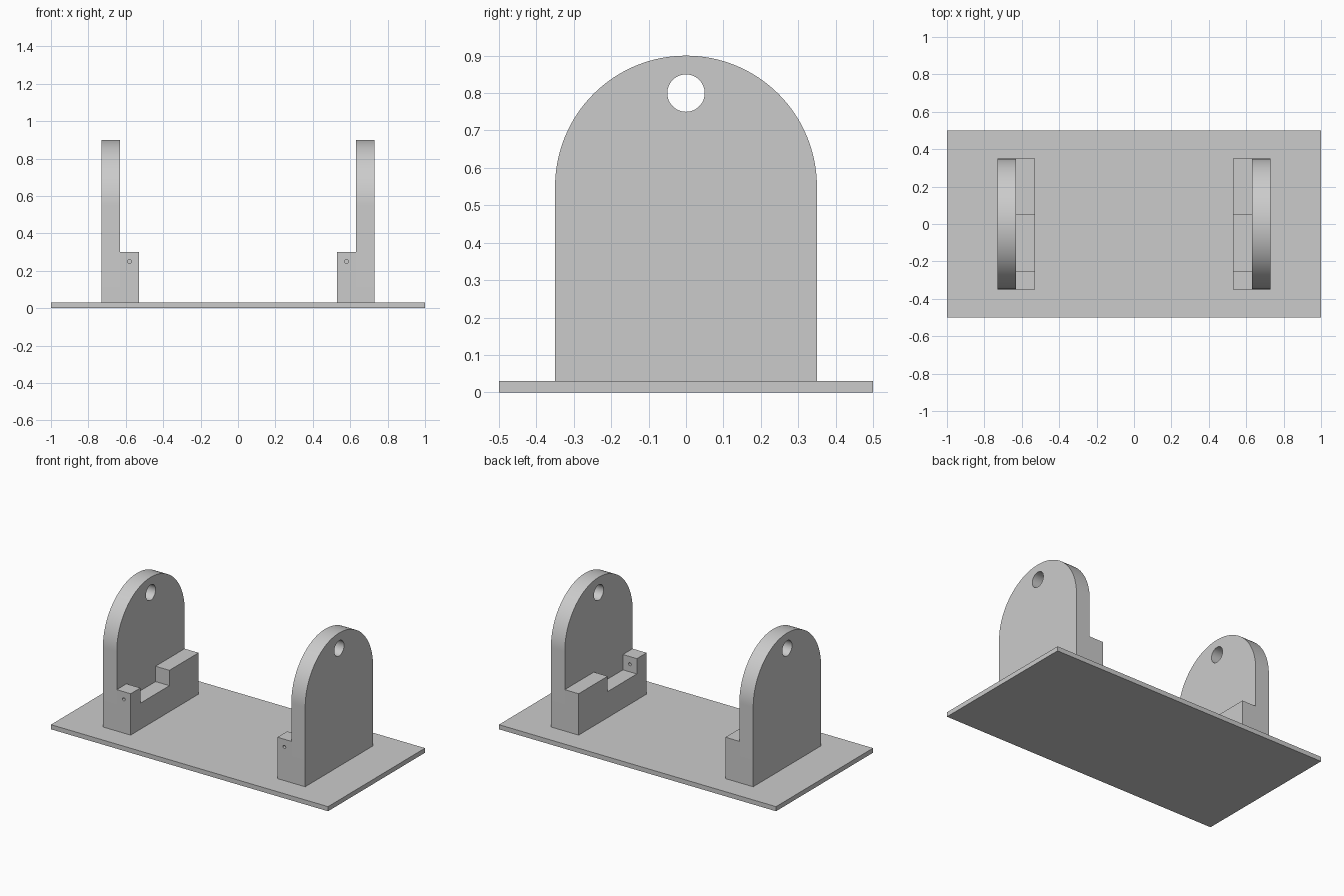
import bpy
import bmesh
from math import cos, sin, pi, radians
from mathutils import Matrix

default = bpy.data.objects.get("Cube")
if default:
    bpy.data.objects.remove(default, do_unlink=True)

grey = bpy.data.materials.new("plain grey")
grey.use_nodes = True
colour = (0.6, 0.6, 0.6, 1)
grey.diffuse_color = colour
grey.node_tree.nodes["Principled BSDF"].inputs["Base Color"].default_value = colour

BASE_TOP = 0.03
HALF_DEPTH = 0.35


def finish(name, bm):
    bmesh.ops.recalc_face_normals(bm, faces=bm.faces)
    mesh = bpy.data.meshes.new(name)
    bm.to_mesh(mesh)
    bm.free()
    mesh.materials.append(grey)
    obj = bpy.data.objects.new(name, mesh)
    bpy.context.collection.objects.link(obj)
    return obj


def slab(name, outline, x0, x1):
    """Extrude a (y, z) outline from x0 to x1."""
    bm = bmesh.new()
    face = bm.faces.new([bm.verts.new((x0, y, z)) for y, z in outline])
    out = bmesh.ops.extrude_face_region(bm, geom=[face])
    moved = [v for v in out["geom"] if isinstance(v, bmesh.types.BMVert)]
    bmesh.ops.translate(bm, verts=moved, vec=(x1 - x0, 0, 0))
    return finish(name, bm)


def drill(obj, centre, radius, length, axis, segments):
    """Cut a round hole along the given axis and remove the cutter."""
    bm = bmesh.new()
    turn = Matrix.Rotation(pi / 2, 4, "Y" if axis == "X" else "X")
    bmesh.ops.create_cone(bm, cap_ends=True, segments=segments, radius1=radius,
                          radius2=radius, depth=length,
                          matrix=Matrix.Translation(centre) @ turn)
    cutter = finish("hole_cutter", bm)
    cutter.hide_render = True
    cut = obj.modifiers.new("hole", "BOOLEAN")
    cut.operation = "DIFFERENCE"
    cut.solver = "EXACT"
    cut.object = cutter
    select(obj)
    bpy.ops.object.modifier_apply(modifier=cut.name)
    bpy.data.objects.remove(cutter, do_unlink=True)


def select(obj):
    bpy.ops.object.select_all(action="DESELECT")
    obj.select_set(True)
    bpy.context.view_layer.objects.active = obj


# Base plate
slab("base_plate", [(-0.5, 0), (0.5, 0), (0.5, BASE_TOP), (-0.5, BASE_TOP)], -1, 1)

# Round-topped upright outline
steps = 64
arch = [(-HALF_DEPTH, BASE_TOP), (HALF_DEPTH, BASE_TOP)]
arch += [(HALF_DEPTH * cos(pi * i / steps), 0.55 + HALF_DEPTH * sin(pi * i / steps))
         for i in range(steps + 1)]

# Notched ledge outline
ledge_top, notch_floor = 0.3, 0.2
notch = [(-HALF_DEPTH, BASE_TOP), (HALF_DEPTH, BASE_TOP), (HALF_DEPTH, ledge_top),
         (0.05, ledge_top), (0.05, notch_floor), (-0.25, notch_floor),
         (-0.25, ledge_top), (-HALF_DEPTH, ledge_top)]

for side, label in ((1, "left"), (-1, "right")):
    # Upright with the large shaft hole
    upright = slab(label + "_upright", arch, side * 0.63, side * 0.73)
    drill(upright, (side * 0.68, 0, 0.8), 0.05, 0.3, "X", 48)

    # Inner ledge with a small pin hole through its front post
    ledge = slab(label + "_ledge", notch, side * 0.53, side * 0.63)
    drill(ledge, (side * 0.58, -0.3, 0.25), 0.01, 0.2, "Y", 24)

    for part in (upright, ledge):
        select(part)
        bpy.ops.object.shade_smooth_by_angle(angle=radians(30))
